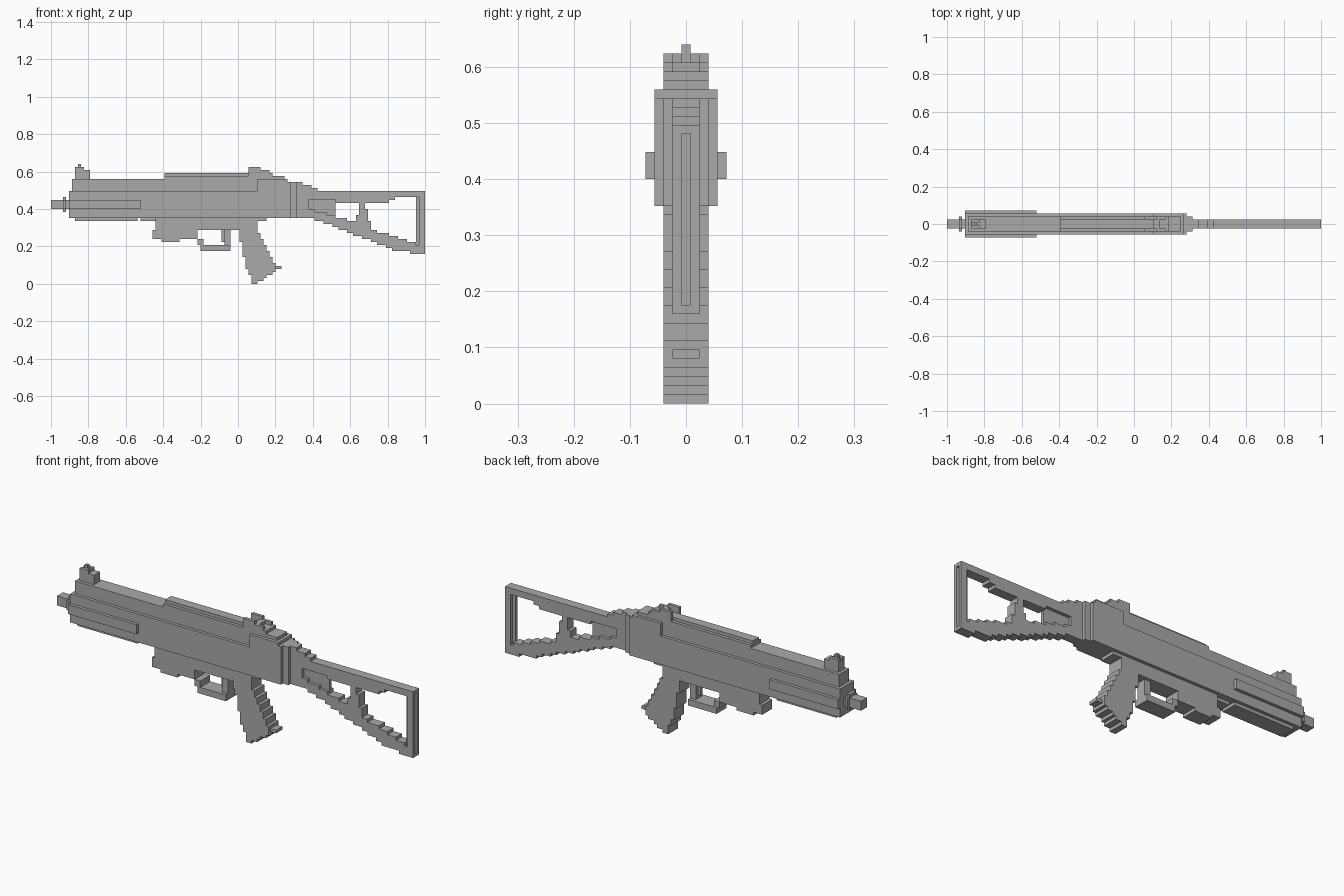
import bpy
import bmesh
from mathutils import Vector

cube = bpy.data.objects.get("Cube")
if cube:
    bpy.data.objects.remove(cube, do_unlink=True)

grey = bpy.data.materials.new("plain grey")
grey.use_nodes = True
grey.diffuse_color = (0.4, 0.4, 0.4, 1)
grey.node_tree.nodes["Principled BSDF"].inputs["Base Color"].default_value = grey.diffuse_color

# Block size and the half widths shared by the parts
BLOCK = 0.016
THIN, SLIM, NARROW, BODY, WIDE = (BLOCK * (n + 0.5) for n in range(5))

# Shared heights
GUARD, FLOOR, SILL = 0.21, 0.29, 0.35
BORE_LOW, BORE_HIGH, SHOULDER, ROOF = 0.4, 0.45, 0.5, 0.56
SIGHT_BASE = ROOF + 2 * BLOCK
SIGHT_TOP = SIGHT_BASE + 2 * BLOCK

# Shared stations along the length
MUZZLE, NOSE, MAGAZINE, REAR, COLLAR, BUTT = -1, -0.9, -0.44, 0.1, 0.27, 1
HINGE = COLLAR + BLOCK
STOCK = HINGE + 2 * BLOCK
BUTT_FACE = BUTT - BLOCK
BUTT_INNER = BUTT_FACE - BLOCK


def inside(x, z, outline):
    hit = False
    for (ax, az), (bx, bz) in zip(outline, outline[1:] + outline[:1]):
        if (az > z) != (bz > z) and x < ax + (z - az) * (bx - ax) / (bz - az):
            hit = not hit
    return hit


def stepped(name, outline, half, inner=None, holes=()):
    """Make a blocky slab from a side profile, or a mirrored pair outside inner."""
    bm = bmesh.new()
    spans = [(-half, half)] if inner is None else [(-half, -inner), (inner, half)]
    columns = round((BUTT - MUZZLE) / BLOCK)
    rows = round(SIGHT_TOP / BLOCK) + 2
    for near, far in spans:
        layer = []
        for column in range(columns):
            for row in range(rows):
                left, low = MUZZLE + column * BLOCK, row * BLOCK
                right, high = left + BLOCK, low + BLOCK
                centre = (left + right) / 2, (low + high) / 2
                if inside(*centre, outline) and not any(inside(*centre, h) for h in holes):
                    corners = rect(left, right, low, high)
                    layer.append(bm.faces.new([bm.verts.new((x, near, z)) for x, z in corners]))
        verts = list({vert for face in layer for vert in face.verts})
        bmesh.ops.remove_doubles(bm, verts=verts, dist=BLOCK / 10)
        out = bmesh.ops.extrude_face_region(bm, geom=layer, use_keep_orig=True)
        moved = [item for item in out["geom"] if isinstance(item, bmesh.types.BMVert)]
        bmesh.ops.translate(bm, verts=moved, vec=Vector((0, far - near, 0)))
    bmesh.ops.recalc_face_normals(bm, faces=bm.faces)
    bmesh.ops.dissolve_limit(bm, angle_limit=0.01, verts=bm.verts, edges=bm.edges)
    mesh = bpy.data.meshes.new(name)
    bm.to_mesh(mesh)
    bm.free()
    mesh.materials.append(grey)
    bpy.context.collection.objects.link(bpy.data.objects.new(name, mesh))


def rect(left, right, low, high):
    return [(left, low), (right, low), (right, high), (left, high)]


def box(name, left, right, low, high, half, inner=None):
    stepped(name, rect(left, right, low, high), half, inner)


# Barrel and muzzle ring
ring = NOSE - 2 * BLOCK
box("barrel", MUZZLE, NOSE, BORE_LOW, BORE_HIGH, SLIM)
box("muzzle_ring_tall", ring, ring + BLOCK, BORE_LOW - BLOCK, BORE_HIGH + BLOCK, SLIM)
box("muzzle_ring_wide", ring, ring + BLOCK, BORE_LOW, BORE_HIGH, NARROW)

# Receiver, handguard and rails
rail_start, rail_end = -0.39, 0.06
handguard_end = -0.52
box("receiver", NOSE, REAR, SILL, SHOULDER, BODY)
box("upper_receiver", NOSE + BLOCK, REAR, SHOULDER, ROOF, NARROW)
box("rear_receiver", REAR, COLLAR, SILL, ROOF, BODY)
box("handguard_ridge", NOSE, handguard_end, BORE_LOW, BORE_HIGH, WIDE)
box("handguard_rail", NOSE + 2 * BLOCK, handguard_end - BLOCK, SILL - BLOCK, SILL, NARROW)
box("top_rail_base", rail_start, rail_end, ROOF, ROOF + BLOCK, NARROW)
box("top_rail", rail_start, rail_end, ROOF + BLOCK, SIGHT_BASE, SLIM)

# Front sight: block, two ears and a centre post
sight = NOSE + 2 * BLOCK
ears = SIGHT_BASE + BLOCK
box("front_sight_base", sight, sight + 5 * BLOCK, ROOF, ears, SLIM)
box("front_sight_ears", sight, sight + 3 * BLOCK, ears, SIGHT_TOP, SLIM, THIN)
box("front_sight_post", sight + BLOCK, sight + 2 * BLOCK, ears, SIGHT_TOP + BLOCK, THIN)

# Rear sight: sloping base, side walls and a blade between them
stepped("rear_sight_base", [(rail_end, ROOF), (COLLAR, ROOF),
                            (0.15, SIGHT_BASE), (rail_end, SIGHT_BASE)], NARROW)
stepped("rear_sight_walls", [(rail_end, SIGHT_BASE), (0.19, SIGHT_BASE),
                             (REAR, SIGHT_TOP), (rail_end, SIGHT_TOP)], NARROW, SLIM)
box("rear_sight_blade", REAR, REAR + 2 * BLOCK, SIGHT_BASE, ears, SLIM)

# Rear collar and stock hinge
box("rear_collar", COLLAR, HINGE, SILL, ROOF - BLOCK, BODY)
box("stock_hinge", HINGE, STOCK, SILL, ROOF - BLOCK, NARROW)

# Stock frame with two openings and a shallow side pocket
pocket_start, pocket_end, bar = 0.38, 0.52, BORE_HIGH - BLOCK
front_window = [(pocket_start, BORE_LOW), (0.63, 0.33), (0.65, BORE_LOW),
                (0.64, bar), (pocket_start, bar)]
rear_window = [(0.72, FLOOR), (BUTT_INNER, GUARD), (BUTT_INNER, BORE_HIGH + BLOCK),
               (0.85, BORE_HIGH + BLOCK), (0.8, bar), (0.68, bar), (0.7, SILL)]
pocket = rect(pocket_start, pocket_end, bar, BORE_HIGH)
heel = 10 * BLOCK
stepped("stock_frame", [(STOCK, SILL), (BORE_LOW, SILL), (0.85, heel + BLOCK),
                        (BUTT_FACE, heel), (BUTT_FACE, SHOULDER),
                        (-MAGAZINE, SHOULDER), (STOCK, ROOF - BLOCK)], SLIM,
        holes=(front_window, rear_window, pocket))
box("stock_pocket_floor", pocket_start, pocket_end, SILL, BORE_HIGH, THIN)

# Butt plate: grooved outer face with a matching inner lip
box("butt_plate_lip", BUTT_INNER - BLOCK, BUTT_INNER, GUARD, BORE_HIGH + BLOCK, THIN)
box("butt_plate_sides", BUTT_FACE, BUTT, heel, SHOULDER, SLIM, THIN)
box("butt_plate_lower_end", BUTT_FACE, BUTT, heel, heel + BLOCK, THIN)
box("butt_plate_upper_end", BUTT_FACE, BUTT, SHOULDER - BLOCK, SHOULDER, THIN)

# Lower receiver and magazine well
well_base = 0.24
box("lower_receiver", MAGAZINE, REAR, FLOOR, SILL, NARROW)
box("front_latch", handguard_end, MAGAZINE, SILL - BLOCK, SILL, SLIM)
box("rear_latch", REAR, REAR + 3 * BLOCK, SILL - BLOCK, SILL, NARROW)
box("magazine_well", MAGAZINE - BLOCK, -0.22, well_base, FLOOR, NARROW)
box("magazine_foot", MAGAZINE + 2 * BLOCK, -0.31, well_base - BLOCK, well_base, NARROW)

# Trigger and its guard
guard_front, guard_back = -0.2, -0.04
box("guard_bar", guard_front, guard_back, GUARD - 2 * BLOCK, GUARD, NARROW)
box("guard_front_post", guard_front - BLOCK, guard_front + BLOCK, GUARD, well_base, NARROW)
box("guard_back_post", guard_back - 2 * BLOCK, guard_back, GUARD, FLOOR, SLIM)
box("trigger", guard_back - 3 * BLOCK, guard_back - 2 * BLOCK, GUARD + BLOCK, FLOOR, THIN)

# Raked pistol grip with a small heel
grip_back, grip_heel = 0.21, 0.08
stepped("pistol_grip", [(0, FLOOR), (0.04, 0.11), (grip_heel, 0), (REAR, 0),
                        (grip_back, grip_heel), (REAR, FLOOR)], NARROW)
box("grip_heel", grip_back - BLOCK, grip_back + BLOCK, grip_heel, grip_heel + BLOCK, SLIM)
